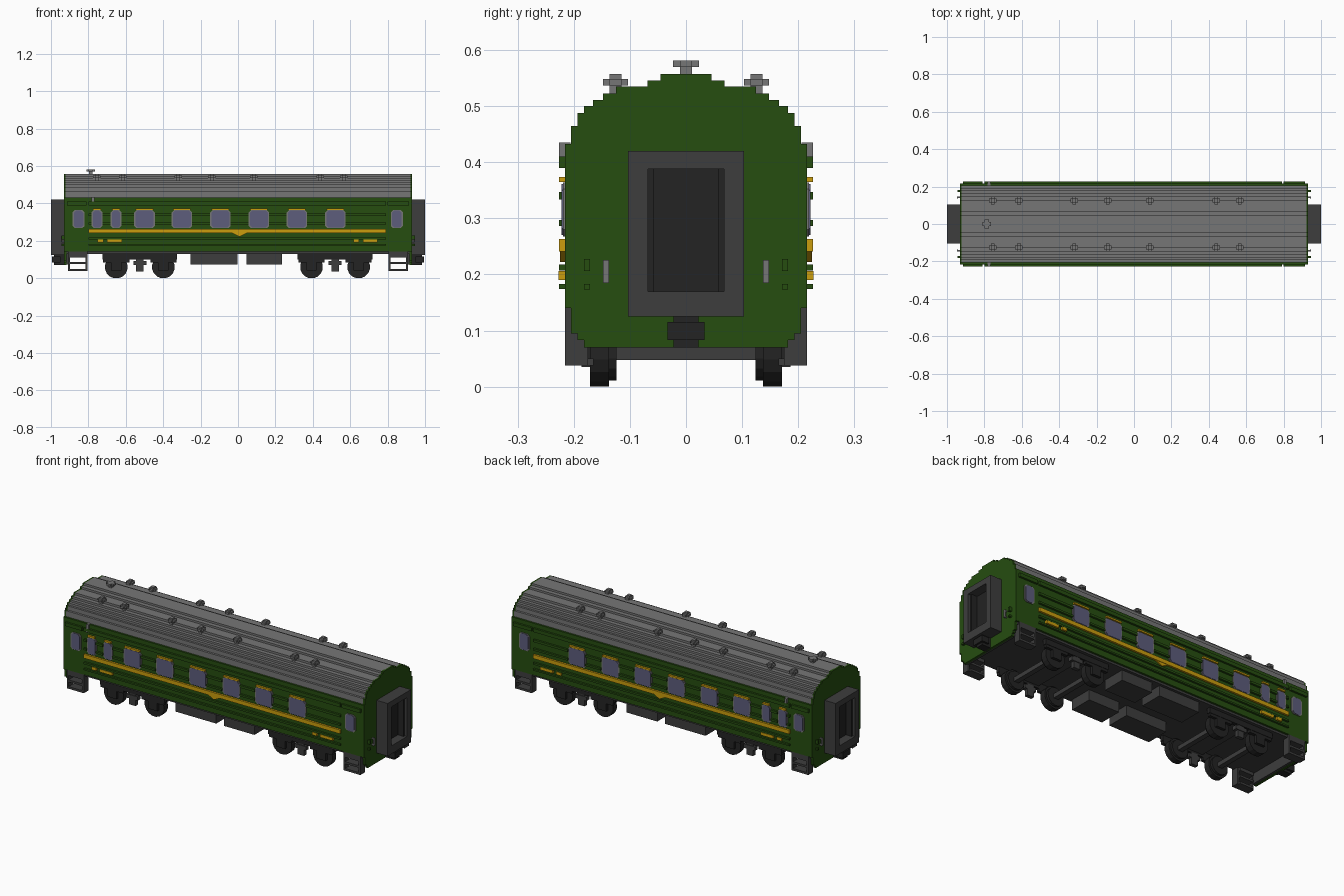
import bpy, bmesh, math
from mathutils import Matrix

cube = bpy.data.objects.get("Cube")
if cube:
    bpy.data.objects.remove(cube, do_unlink=True)


def material(name, r, g, b):
    m = bpy.data.materials.new(name)
    m.use_nodes = True
    m.diffuse_color = (r, g, b, 1)
    bsdf = m.node_tree.nodes["Principled BSDF"]
    bsdf.inputs["Base Color"].default_value = (r, g, b, 1)
    bsdf.inputs["Roughness"].default_value = 0.7
    return m


GREEN = material("dark green", 0.019, 0.075, 0.005)
GREY = material("roof grey", 0.18, 0.18, 0.18)
YELLOW = material("yellow", 0.60, 0.34, 0.004)
GLASS = material("window glass", 0.11, 0.11, 0.20)
DARK = material("dark grey", 0.047, 0.047, 0.047)
BLACK = material("black", 0.017, 0.017, 0.017)


def finish(name, bm, mat):
    bmesh.ops.recalc_face_normals(bm, faces=bm.faces)
    me = bpy.data.meshes.new(name)
    bm.to_mesh(me)
    bm.free()
    me.materials.append(mat)
    ob = bpy.data.objects.new(name, me)
    bpy.context.collection.objects.link(ob)
    return ob


def boxes(name, mat, items, mx=False, my=False):
    """One object from (x0, x1, y0, y1, z0, z1) boxes, mirrored on request."""
    bm = bmesh.new()
    for x0, x1, y0, y1, z0, z1 in items:
        for sx in ((1, -1) if mx else (1,)):
            for sy in ((1, -1) if my else (1,)):
                c = (sx * (x0 + x1) / 2, sy * (y0 + y1) / 2, (z0 + z1) / 2)
                s = Matrix.Diagonal((x1 - x0, y1 - y0, z1 - z0, 1))
                bmesh.ops.create_cube(bm, size=1, matrix=Matrix.Translation(c) @ s)
    return finish(name, bm, mat)


def prism(bm, pts, axis, a, b):
    """Extrude a 2D outline along x (yz points) or y (xz points)."""
    def co(p, t):
        return (t, p[0], p[1]) if axis == "x" else (p[0], t, p[1])
    f = bm.faces.new([bm.verts.new(co(p, a)) for p in pts])
    ext = bmesh.ops.extrude_face_region(bm, geom=[f])
    for v in ext["geom"]:
        if isinstance(v, bmesh.types.BMVert):
            v.co = co((v.co.y if axis == "x" else v.co.x, v.co.z), b)


def stepped(levels, top):
    """Stair-stepped symmetric outline from (bottom z, half width) levels."""
    right = []
    for i, (z, w) in enumerate(levels):
        z1 = levels[i + 1][0] if i + 1 < len(levels) else top
        right += [(w, z), (w, z1)]
    return right + [(-y, z) for y, z in reversed(right)]


SIDE = 0.2155   # side wall
RIB = 0.2265    # outer face of ribs
arch = [(0.433, 0.205), (0.465, 0.193), (0.488, 0.182), (0.50, 0.166),
        (0.511, 0.148), (0.523, 0.125), (0.535, 0.069), (0.546, 0.045)]
skirt = [(0.07, 0.182), (0.083, 0.193), (0.095, 0.205), (0.14, SIDE)]

# Body, roof and end walls
boxes("body", GREEN, [(-0.92, 0.92, -SIDE, SIDE, 0.142, 0.433)])
bm = bmesh.new()
prism(bm, stepped(arch, 0.557), "x", -0.922, 0.922)
finish("roof", bm, GREY)
bm = bmesh.new()
for s in (1, -1):
    prism(bm, stepped(skirt + arch, 0.557), "x", s * 0.918, s * 0.931)
finish("end_walls", bm, GREEN)
boxes("end_beams", DARK, [(0.905, 0.918, -0.18, 0.18, 0.073, 0.14)], mx=True)
boxes("floor", DARK, [(-0.918, 0.918, -0.205, 0.205, 0.13, 0.144)])

# Windows: (left, right) edges along the side
wide = [(x - 0.055, x + 0.055) for x in (-0.50, -0.30, -0.094, 0.112, 0.315, 0.521)]
main = [(-0.783, -0.724), (-0.681, -0.623)] + wide
doors = [(-0.885, -0.82), (0.817, 0.882)]


def window_set(name, mat, inset, depth):
    bm = bmesh.new()
    for x0, x1 in main + doors:
        x0, x1, z0, z1, c = x0 + inset, x1 - inset, 0.268 + inset / 3, 0.364 - inset / 3, 0.012
        pts = [(x0 + c, z0), (x1 - c, z0), (x1, z0 + c), (x1, z1 - c),
               (x1 - c, z1), (x0 + c, z1), (x0, z1 - c), (x0, z0 + c)]
        for s in (1, -1):
            prism(bm, pts, "y", s * (SIDE - 0.003), s * (SIDE + depth))
    finish(name, bm, mat)


window_set("window_frames", GREY, 0, 0.004)
window_set("window_glass", GLASS, 0.007, 0.006)

# Horizontal ribs, interrupted where they meet windows
L, R = -0.798, 0.79
ribs = [(L, R, SIDE, RIB, z0, z1) for z0, z1 in ((0.39, 0.41), (0.207, 0.218), (0.174, 0.183))]
ribs += [(a, b, SIDE, RIB, 0.39, 0.41) for a, b in ((-0.915, -0.81), (0.80, 0.915))]
gap_starts = [L] + [b for a, b in main]
gap_ends = [a for a, b in main] + [R]
for z0, z1 in ((0.334, 0.347), (0.286, 0.297)):
    ribs += [(a, b, SIDE, RIB, z0, z1) for a, b in zip(gap_starts, gap_ends)]
boxes("side_ribs", GREEN, ribs, my=True)

# Yellow trim: waist band, strips over windows, small plates and a chevron
boxes("waist_band", YELLOW, [(L, R, SIDE, RIB, 0.241, 0.263)], my=True)
boxes("window_head_strips", YELLOW,
      [(a + 0.008, b - 0.008, SIDE, RIB, 0.365, 0.374) for a, b in main], my=True)
plates = []
for x in (-0.75, 0.617):
    plates += [(x, x + 0.03, SIDE, RIB + 0.001, 0.19, 0.206),
               (x + 0.05, x + 0.129, SIDE, RIB + 0.001, 0.19, 0.206)]
boxes("side_plates", YELLOW, plates, my=True)
bm = bmesh.new()
for s in (1, -1):
    prism(bm, [(-0.03, 0.241), (0.045, 0.241), (0.008, 0.222)], "y", s * SIDE, s * (RIB - 0.002))
finish("chevrons", bm, YELLOW)
boxes("side_lamps", GREY, [(-0.782, -0.768, SIDE - 0.01, RIB, 0.39, 0.435)], my=True)

# Roof vents
vents = []
for x in (-0.755, -0.615, -0.32, -0.14, 0.085, 0.44, 0.565):
    vents += [(x - 0.01, x + 0.01, 0.115, 0.136, 0.52, 0.557),
              (x - 0.02, x + 0.02, 0.115, 0.136, 0.537, 0.548),
              (x - 0.01, x + 0.01, 0.103, 0.148, 0.537, 0.548)]
boxes("roof_vents", GREY, vents, my=True)
cx = -0.787
boxes("chimney", GREY, [(cx - 0.01, cx + 0.01, -0.011, 0.011, 0.55, 0.581),
                        (cx - 0.023, cx + 0.023, -0.011, 0.011, 0.57, 0.581),
                        (cx - 0.011, cx + 0.011, -0.023, 0.023, 0.57, 0.581)])

# Gangways, couplers and end fittings
boxes("gangway_frames", DARK, [(0.93, 1.0, -0.103, -0.068, 0.125, 0.42),
                               (0.93, 1.0, 0.068, 0.103, 0.125, 0.42),
                               (0.93, 1.0, -0.068, 0.068, 0.125, 0.17),
                               (0.93, 1.0, -0.068, 0.068, 0.388, 0.42)], mx=True)
boxes("gangway_doors", BLACK, [(0.93, 0.95, -0.068, 0.068, 0.17, 0.388),
                               (0.95, 0.985, -0.068, -0.058, 0.17, 0.388),
                               (0.95, 0.985, 0.058, 0.068, 0.17, 0.388)], mx=True)
boxes("couplers", BLACK, [(0.92, 0.985, -0.022, 0.022, 0.07, 0.126),
                          (0.95, 0.995, -0.033, 0.033, 0.083, 0.115)], mx=True)
boxes("end_handles", GREY, [(0.94, 0.947, 0.137, 0.148, 0.185, 0.226),
                            (0.93, 0.947, 0.139, 0.146, 0.185, 0.192),
                            (0.93, 0.947, 0.139, 0.146, 0.219, 0.226)], mx=True, my=True)
boxes("end_brackets", GREEN, [(0.93, 0.945, 0.171, 0.182, 0.206, 0.228),
                              (0.93, 0.945, 0.171, 0.182, 0.173, 0.183)], mx=True, my=True)

# Entrance steps
steps = [(0.805, 0.815, 0.175, SIDE, 0.038, 0.142), (0.899, 0.909, 0.175, SIDE, 0.038, 0.142)]
steps += [(0.815, 0.899, 0.165, SIDE, z, z + 0.012) for z in (0.038, 0.076)]
steps += [(0.815, 0.899, 0.165, SIDE, 0.112, 0.142)]
boxes("entrance_steps", DARK, steps, mx=True, my=True)

# Underfloor equipment
boxes("equipment_boxes", DARK, [(-0.254, -0.002, 0.06, 0.19, 0.073, 0.135),
                                (0.045, 0.235, 0.06, 0.19, 0.073, 0.135)], my=True)

# Bogies: frames, springs, axles and wheels
frames, springs, axles = [], [], []
wheels = bmesh.new()
for c in (-0.525, 0.519):
    frames += [(c - 0.20, c + 0.20, 0.168, 0.188, 0.10, 0.132)]
    springs += [(c - 0.02, c + 0.02, 0.165, 0.186, 0.035, 0.10),
                (c - 0.035, c + 0.035, 0.165, 0.19, 0.07, 0.092),
                (c - 0.05, c + 0.05, 0.0, 0.165, 0.11, 0.135)]
    for w in (c - 0.126, c + 0.126):
        frames += [(w - 0.07, w + 0.07, 0.168, 0.186, 0.085, 0.105),
                   (w - 0.028, w + 0.028, 0.168, 0.186, 0.042, 0.09)]
        axles += [(w - 0.014, w + 0.014, -0.145, 0.145, 0.048, 0.072)]
        for s in (1, -1):
            for r, y, d in ((0.061, 0.154, 0.034), (0.05, 0.131, 0.014)):
                bmesh.ops.create_cone(
                    wheels, cap_ends=True, segments=16, radius1=r, radius2=r, depth=d,
                    matrix=Matrix.Translation((w, s * y, 0.06)) @ Matrix.Rotation(math.pi / 2, 4, "X")
                    @ Matrix.Rotation(math.pi / 16, 4, "Z"))
boxes("bogie_frames", BLACK, frames, my=True)
boxes("bogie_springs", DARK, springs, my=True)
boxes("axles", DARK, axles)
finish("wheels", wheels, BLACK)
